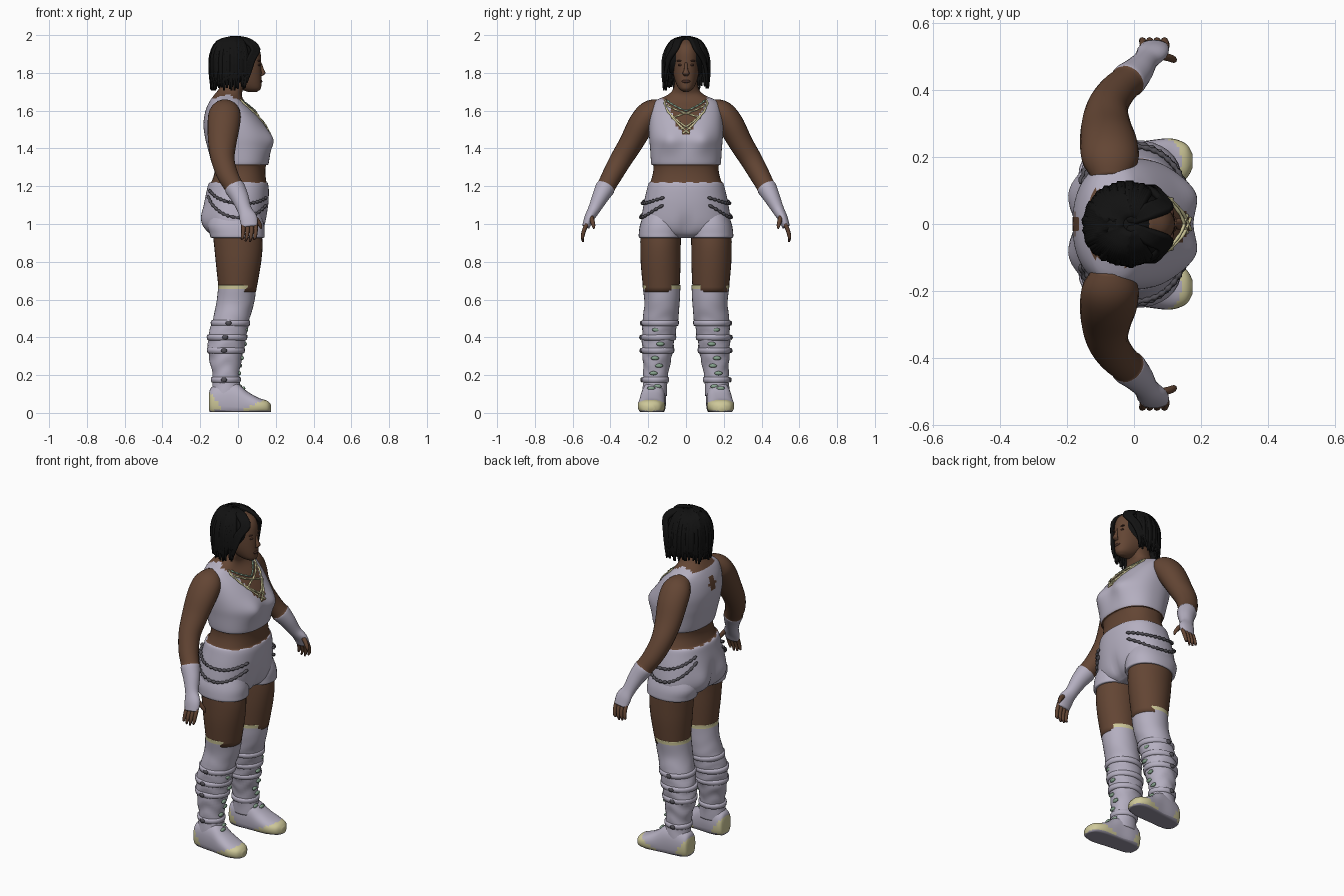
import bpy, bmesh, math, random
from mathutils import Vector

random.seed(4)
X, Y, Z = Vector((1, 0, 0)), Vector((0, 1, 0)), Vector((0, 0, 1))


def colour(name, rgb):
    m = bpy.data.materials.new(name)
    m.diffuse_color = (*rgb, 1)
    return m


MATS = [colour("skin", (0.125, 0.06, 0.034)), colour("lavender_cloth", (0.46, 0.43, 0.53)),
        colour("black_hair", (0.006, 0.006, 0.006)), colour("pale_yellow", (0.62, 0.58, 0.32)),
        colour("dark_chain", (0.085, 0.08, 0.095)), colour("sage_green", (0.24, 0.37, 0.27)),
        colour("dark_skin", (0.06, 0.026, 0.018)), colour("sole_grey", (0.3, 0.28, 0.35))]
SKIN, CLOTH, HAIR, YELLOW, CHAIN, GREEN, DARK, SOLE = range(8)


def finish(bm, name, rule, s=1):
    """Paint faces by rule, smooth them and make the object."""
    bmesh.ops.recalc_face_normals(bm, faces=bm.faces[:])
    for f in bm.faces:
        c = f.calc_center_median()
        f.smooth = True
        f.material_index = rule if isinstance(rule, int) else rule(Vector((c.x, c.y * s, c.z)))
    me = bpy.data.meshes.new(name)
    bm.to_mesh(me)
    bm.free()
    for m in MATS:
        me.materials.append(m)
    ob = bpy.data.objects.new(name, me)
    bpy.context.collection.objects.link(ob)
    return ob


def spline(pts, sub):
    """Catmull-Rom through tuples of any length."""
    out = []
    for i in range(len(pts) - 1):
        a, b, c, d = pts[max(i - 1, 0)], pts[i], pts[i + 1], pts[min(i + 2, len(pts) - 1)]
        for k in range(sub):
            t = k / sub
            out.append([0.5 * (2 * q + (r - p) * t + (2 * p - 5 * q + 4 * r - u) * t * t
                               + (3 * q - p - 3 * r + u) * t ** 3) for p, q, r, u in zip(a, b, c, d)])
    return out + [list(pts[-1])]


def loft_into(bm, pts, seg=12, sub=4, axes=None, power=2.0, shape=None, s=1):
    """Skin rings (x, y, z, radius_u, radius_v) with closed ends."""
    rows = spline(pts, sub)
    cen = [Vector(r[:3]) for r in rows]
    rings = []
    for i, r in enumerate(rows):
        if axes:
            u, v = axes
        else:
            t = (cen[min(i + 1, len(cen) - 1)] - cen[max(i - 1, 0)]).normalized()
            v = t.cross(X if abs(t.x) < 0.95 else Y).normalized()
            u = v.cross(t)
        ring = []
        for k in range(seg):
            a = 2 * math.pi * k / seg
            c, d = math.cos(a), math.sin(a)
            p = cen[i] + u * (max(r[3], .001) * math.copysign(abs(c) ** (2 / power), c)) \
                + v * (max(r[4], .001) * math.copysign(abs(d) ** (2 / power), d))
            if shape:
                p = shape(p)
            ring.append(bm.verts.new((p.x, p.y * s, p.z)))
        rings.append(ring)
    for A, B in zip(rings, rings[1:]):
        for k in range(seg):
            bm.faces.new((A[k], A[(k + 1) % seg], B[(k + 1) % seg], B[k]))
    bm.faces.new(rings[0])
    bm.faces.new(rings[-1])


def loft(name, pts, rule, s=1, **kw):
    bm = bmesh.new()
    loft_into(bm, pts, s=s, **kw)
    return finish(bm, name, rule, s)


def blob(name, loc, size, rule, seg=16):
    bm = bmesh.new()
    bmesh.ops.create_uvsphere(bm, u_segments=seg, v_segments=seg // 2 + 2, radius=1)
    for v in bm.verts:
        v.co = Vector(loc) + Vector(a * b for a, b in zip(v.co, size))
    return finish(bm, name, rule)


def profile(rows):
    """(z, back x, front x, half width) to loft rings."""
    return [((b + f) / 2, 0, z, (f - b) / 2, w) for z, b, f, w in rows]


def g(v, c, w):
    return math.exp(-((v - c) / w) ** 2)


# Torso with shorts and cropped top
TORSO = profile([(.925, -.10, .08, .11), (.95, -.15, .12, .20), (1.0, -.18, .145, .235),
                 (1.1, -.18, .16, .225), (1.18, -.165, .163, .208), (1.215, -.155, .158, .198),
                 (1.225, -.14, .15, .188), (1.27, -.125, .145, .175), (1.31, -.125, .148, .173),
                 (1.32, -.138, .162, .184), (1.4, -.16, .172, .19), (1.46, -.175, .172, .195),
                 (1.53, -.183, .138, .195), (1.6, -.172, .085, .187), (1.65, -.15, .035, .165),
                 (1.685, -.125, .02, .095), (1.72, -.10, .03, .066), (1.78, -.09, .05, .058)])


def body_shape(p):
    q, ay = p.copy(), abs(p.y)
    if p.x > 0:
        q.x += .024 * g(ay, .09, .055) * g(p.z, 1.44, .06)
        q.x -= .015 * g(ay, 0, .03) * g(p.z, .98, .06)
    else:
        q.x -= .022 * g(ay, .1, .06) * g(p.z, 1.03, .07)
        q.x += .015 * g(ay, 0, .025) * g(p.z, 1.0, .08)
    return q


def body_rule(p):
    ay, jag = abs(p.y), .006 * math.sin(90 * p.y)
    if p.z < 1.22 + jag * .5:
        return CLOTH
    if p.z < 1.315 or p.z > 1.70:
        return SKIN
    if p.x > -.03 and p.z > 1.47 and ay < .015 + (p.z - 1.47) * .52 + jag:
        return SKIN
    if p.z > 1.665 and ay < .10:
        return SKIN
    if p.x < -.08 and ay + .5 * abs(p.z - 1.58) < .032:
        return SKIN
    return CLOTH


loft("torso", TORSO, body_rule, seg=80, sub=5, axes=(X, Y), power=2.3, shape=body_shape)


def on_body(z, ang, off=.004):
    """Point on the torso surface at a height and angle (0 = front)."""
    for a, b in zip(TORSO, TORSO[1:]):
        if a[2] <= z <= b[2]:
            t = (z - a[2]) / (b[2] - a[2])
            cx, _, _, ru, rv = [i + (j - i) * t for i, j in zip(a, b)]
            c, d = math.cos(ang), math.sin(ang)
            return body_shape(Vector((cx + (ru + off) * math.copysign(abs(c) ** .87, c),
                                      (rv + off) * math.copysign(abs(d) ** .87, d), z)))


def tube(name, path, radius, rule, s=1, bumpy=0):
    pts = [(*p, radius + bumpy * (i % 2), radius + bumpy * (i % 2)) for i, p in enumerate(path)]
    return loft(name, pts, rule, s, seg=6, sub=2)


# Head and face
loft("head", profile([(1.70, .05, .10, .015), (1.715, .01, .12, .036), (1.745, -.04, .124, .053),
                      (1.79, -.09, .124, .066), (1.85, -.115, .123, .071), (1.91, -.115, .118, .070),
                      (1.95, -.10, .095, .058), (1.975, -.06, .05, .03)]),
     SKIN, seg=32, axes=(X, Y), power=2.2)
loft("nose", [(.118, 0, 1.855, .006, .007), (.128, 0, 1.82, .009, .010),
              (.134, 0, 1.797, .011, .018), (.12, 0, 1.783, .006, .010)], SKIN, axes=(X, Y))
blob("lips", (.119, 0, 1.755), (.010, .023, .009), DARK)
for s in (1, -1):
    blob("eye", (.111, .03 * s, 1.842), (.008, .013, .006), DARK)
    blob("eyebrow", (.110, .032 * s, 1.864), (.008, .018, .004), DARK)

# Hair: cap, hanging locks and swept fringe
blob("hair_cap", (-.02, 0, 1.875), (.125, .108, .118), HAIR, 32)
bm = bmesh.new()
for i in range(64):
    a = math.radians(58 + 244 * i / 63)
    c, d = math.cos(a), math.sin(a)
    end = 1.705 + .05 * random.random() + .02 * max(c, 0)
    k = random.uniform(.94, 1.0)
    loft_into(bm, [(-.01 + .02 * c, .02 * d, 1.985, .010, .012),
                   (-.02 + .085 * c, .075 * d, 1.962, .012, .014),
                   (-.02 + .122 * c * k, .112 * d * k, 1.895, .013, .014),
                   (-.02 + .126 * c * k, .120 * d * k, 1.81, .013, .013),
                   (-.02 + .122 * c, .118 * d, end, .005, .005)], seg=6, sub=3)
for s in (1, -1):
    for i in range(12):
        t = i / 11
        loft_into(bm, [(.0 - .02 * t, .008, 1.985, .011, .011), (.065 - .03 * t, .03 + .02 * t, 1.97, .012, .012),
                       (.108 - .03 * t, .05 + .02 * t, 1.925, .011, .011),
                       (.082 - .03 * t, .088 + .012 * t, 1.87, .011, .011),
                       (.06 - .03 * t, .108, 1.80, .010, .010),
                       (.05 - .03 * t, .112, 1.715 + .05 * random.random(), .004, .004)], seg=6, sub=3, s=s)
finish(bm, "hair_locks", HAIR)

# Necklaces crossing over the chest
for s in (1, -1):
    for n, (z0, a0, z1, a1) in enumerate([(1.66, .75, 1.48, -.06), (1.63, .55, 1.56, -.35),
                                         (1.60, .5, 1.50, -.1), (1.655, .6, 1.60, 0)]):
        path = [on_body(z0 + (z1 - z0) * t / 9, a0 + (a1 - a0) * t / 9) for t in range(10)]
        tube("necklace", path, .004, YELLOW if n < 3 else GREEN, s, .002)


# Legs, boots and feet
def wrinkle(p):
    c = Vector((-.05, .15, p.z))
    k = .035 * math.sin(p.z * 75 + 2 * math.sin(3 * math.atan2(p.y - .15, p.x + .05)))
    return c + (p - c) * (1 + k * g(p.z, .32, .17))


def foot_shape(p):
    return Vector((p.x, p.y, max(p.z, .004)))


def foot_rule(p):
    if p.z < .012:
        return SOLE
    toe = p.x > .03 and p.z < .02 + .45 * (p.x - .03)
    return YELLOW if toe or (p.x < -.09 and p.z < .11 - 1.2 * (p.x + .15)) else CLOTH


for s in (1, -1):
    loft("shorts_leg", [(-.01, .127, 1.08, .12, .085), (-.012, .130, 1.0, .15, .112),
                        (-.005, .133, .95, .146, .117), (-.002, .134, .928, .141, .114),
                        (-.002, .134, .93, .12, .10)], CLOTH, s, seg=32, axes=(X, Y), power=2.2)
    loft("thigh", [(-.005, .134, .96, .13, .108), (.002, .135, .88, .128, .107), (.002, .134, .78, .118, .105),
                   (-.003, .13, .64, .098, .095)], SKIN, s, seg=32, axes=(X, Y))
    loft("boot_shaft", [(-.003, .128, .655, .09, .088), (-.003, .129, .676, .102, .1),
                        (-.005, .129, .655, .101, .099),
                        (-.015, .127, .58, .10, .093), (-.035, .135, .5, .097, .094), (-.055, .145, .41, .10, .088),
                        (-.065, .15, .32, .092, .08), (-.065, .158, .23, .075, .068), (-.062, .163, .16, .072, .064),
                        (-.06, .168, .09, .085, .066)],
         lambda p: YELLOW if p.z > .655 else CLOTH, s, seg=32, sub=6, axes=(X, Y), shape=wrinkle)
    loft("foot", [(-.153, .168, .06, .03, .045), (-.14, .168, .06, .052, .075), (-.08, .17, .065, .064, .10),
                  (-.01, .175, .06, .066, .10), (.05, .18, .045, .070, .068), (.11, .185, .035, .070, .044),
                  (.155, .187, .03, .052, .034), (.175, .188, .025, .02, .018)],
         foot_rule, s, seg=28, sub=6, axes=(Y, Z), power=2.4, shape=foot_shape)
    # Boot straps with side buckles
    for cx, cy, z, ru, rv in [(-.04, .137, .475, .10, .095), (-.058, .146, .40, .103, .09),
                              (-.064, .15, .33, .096, .084), (-.064, .162, .175, .075, .068)]:
        loft("boot_strap", [(cx, cy, z - .016, ru - .01, rv - .01), (cx, cy, z - .012, ru + .002, rv + .002),
                            (cx, cy, z + .012, ru + .004, rv + .004), (cx, cy, z + .016, ru - .01, rv - .01)],
             CLOTH, s, seg=28, sub=2, axes=(X, Y))
        blob("buckle", (cx - .01, (cy + rv + .004) * s, z), (.016, .008, .013), CHAIN, 8)
    # Green laces down the front
    for i, (x, y, z) in enumerate([(.045, .145, .44), (.038, .148, .365), (.022, .152, .29), (.012, .155, .25),
                                   (.008, .16, .21), (.012, .164, .14), (.03, .172, .13)]):
        blob("lace", (x, (y + .012 * (-1) ** i) * s, z), (.009, .022, .011), GREEN, 8)

    # Arm with fingerless glove
    loft("arm", [(-.07, .13, 1.625, .05, .04), (-.07, .185, 1.592, .082, .066), (-.075, .235, 1.53, .086, .070),
                 (-.083, .29, 1.43, .075, .063), (-.08, .345, 1.34, .062, .058), (-.055, .39, 1.26, .056, .053),
                 (-.025, .42, 1.205, .051, .049), (-.015, .43, 1.187, .054, .052), (.01, .455, 1.14, .047, .043),
                 (.035, .488, 1.075, .038, .032), (.055, .513, 1.03, .047, .026), (.062, .53, .985, .042, .020)],
         lambda p: CLOTH if .055 * (p.y - .425) + .05 * (p.x + .02) - .1 * (p.z - 1.195) > 0 else SKIN,
         s, seg=24, sub=5)
    for i in range(4):
        x, drop = .028 + .022 * i, (.015, .003, 0, .012)[i]
        loft("finger", [(x, .525, 1.0, .011, .011), (x, .54, .965, .011, .011),
                        (x - .004, .548, .93, .009, .009), (x - .01, .545, .905 + drop, .005, .005)],
             lambda p: DARK if p.z < .925 else SKIN, s, seg=8)
    loft("thumb", [(.07, .505, 1.05, .014, .014), (.10, .497, 1.02, .013, .012), (.118, .49, .992, .010, .010),
                   (.122, .488, .975, .004, .004)], SKIN, s, seg=8)

    # Chains swagged over the hips
    for z0, z1, dip in [(1.18, 1.14, .05), (1.15, 1.10, .09)]:
        path = []
        for k in range(33):
            t = k / 32
            path.append(on_body(z0 + (z1 - z0) * t - dip * math.sin(math.pi * t),
                                math.radians(150 - 122 * t), .008))
        tube("hip_chain", path, .005, CHAIN, s, .005)
